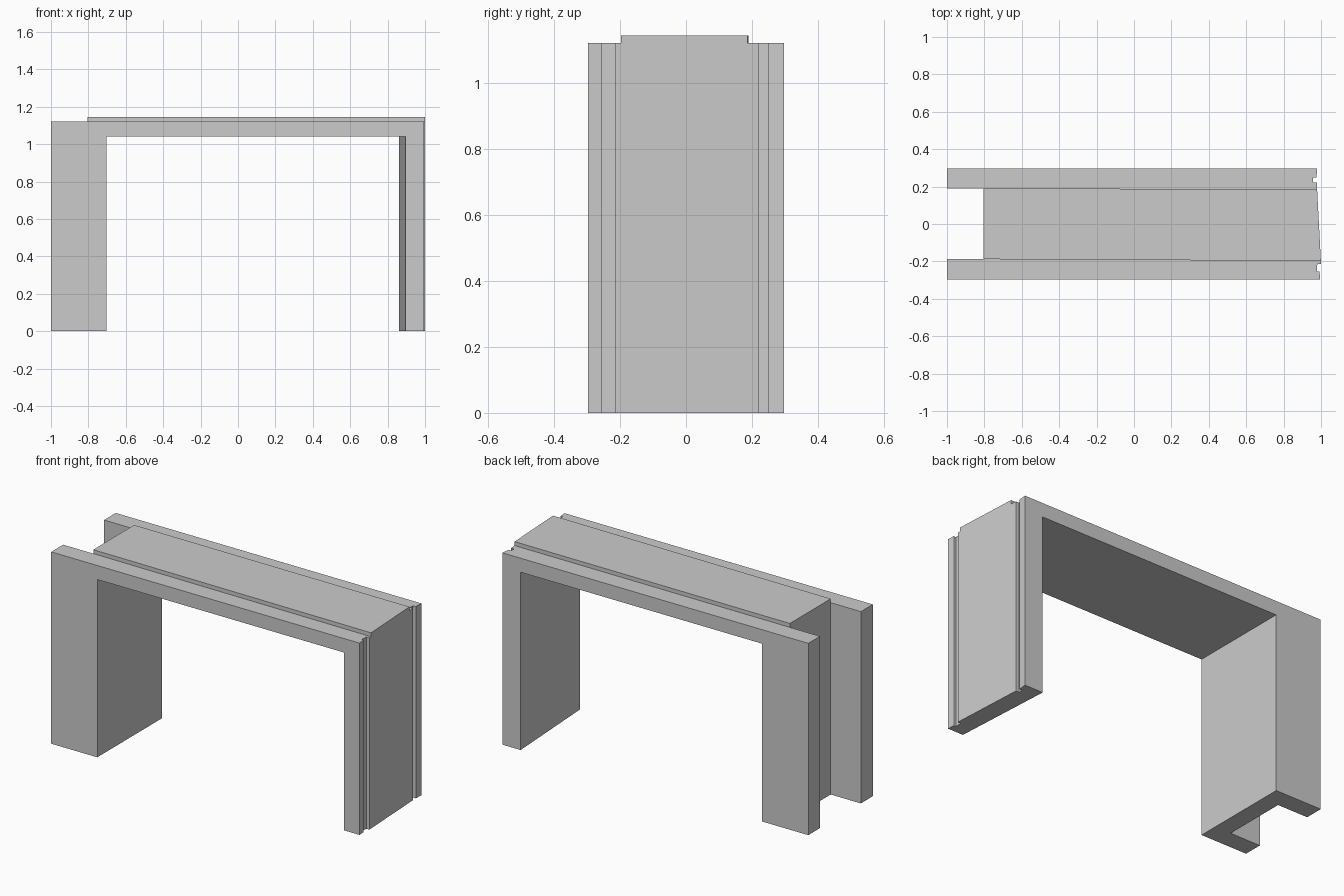
import bpy, bmesh

if "Cube" in bpy.data.objects:
    bpy.data.objects.remove(bpy.data.objects["Cube"])


def prism(name, outline, z0, z1):
    """Extrude a plan outline (x, y) from z0 to z1."""
    bm = bmesh.new()
    base = bm.faces.new([bm.verts.new((x, y, z0)) for x, y in outline])
    res = bmesh.ops.extrude_face_region(bm, geom=[base])
    top = [v for v in res["geom"] if isinstance(v, bmesh.types.BMVert)]
    bmesh.ops.translate(bm, verts=top, vec=(0, 0, z1 - z0))
    bmesh.ops.recalc_face_normals(bm, faces=bm.faces[:])
    mesh = bpy.data.meshes.new(name)
    bm.to_mesh(mesh)
    bm.free()
    obj = bpy.data.objects.new(name, mesh)
    bpy.context.collection.objects.link(obj)
    return obj


def cut(target, cutter):
    """Subtract the cutter, then remove it."""
    bpy.context.view_layer.objects.active = target
    mod = target.modifiers.new("cut", 'BOOLEAN')
    mod.operation = 'DIFFERENCE'
    mod.solver = 'EXACT'
    mod.object = cutter
    cutter.hide_render = True
    bpy.ops.object.modifier_apply(modifier=mod.name)
    bpy.data.objects.remove(cutter)


LEDGE, TOP, SOFFIT = 1.122, 1.145, 1.04

# full plan: channel on the left, slanted right end with two small grooves
plan = [
    (-1, -0.298), (0.995, -0.298), (0.992, -0.255), (0.978, -0.255),
    (0.980, -0.214), (1.0, -0.214), (0.979, 0.187), (0.977, 0.222),
    (0.956, 0.222), (0.958, 0.249), (0.976, 0.249), (0.979, 0.298),
    (-1, 0.298), (-1, 0.19), (-0.805, 0.19), (-0.805, -0.188), (-1, -0.188),
]
portal = prism("portal_frame", plan, 0, TOP)

# opening between the legs, with a skewed right side
cut(portal, prism("opening_cutter",
                  [(-0.702, -0.5), (0.907, -0.5), (0.85, 0.5), (-0.702, 0.5)],
                  -0.2, SOFFIT))

# lower ledges either side of the raised top strip
for name, y0, y1, out in (("back", 0.19, 0.186, 0.5), ("front", -0.188, -0.198, -0.5)):
    cut(portal, prism(name + "_ledge_cutter",
                      [(-1.1, y0 * 0.8), (-0.805, y0 * 0.8), (-0.805, y0),
                       (1.1, y1), (1.1, out), (-1.1, out)],
                      LEDGE, TOP + 0.2))
